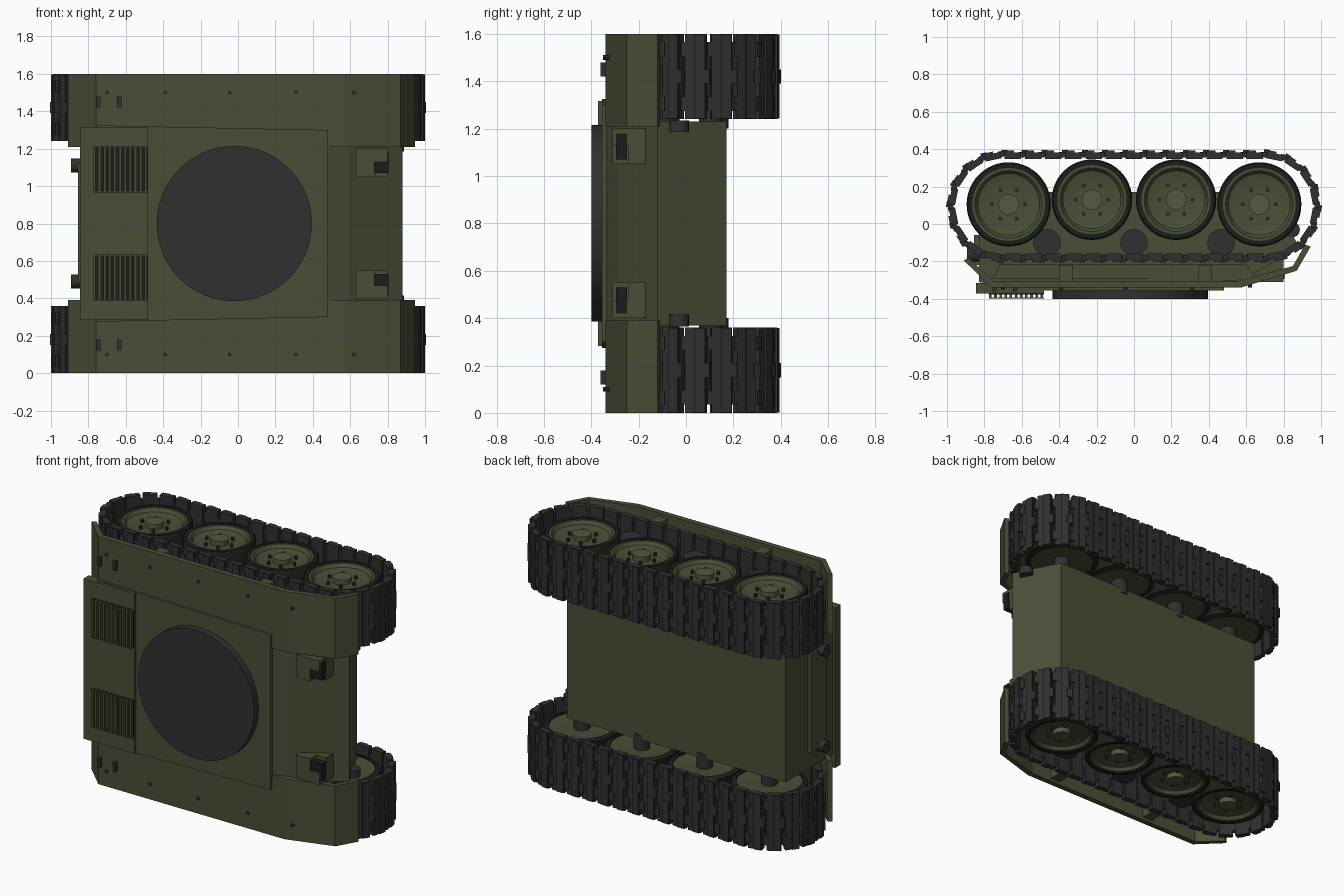
import bpy, bmesh, math
from mathutils import Matrix, Vector

if "Cube" in bpy.data.objects:
    bpy.data.objects.remove(bpy.data.objects["Cube"])


def mat(name, c):
    m = bpy.data.materials.new(name)
    m.diffuse_color = (*c, 1)
    m.use_nodes = True
    m.node_tree.nodes["Principled BSDF"].inputs["Base Color"].default_value = m.diffuse_color
    return m


GREEN = mat("olive", (0.065, 0.078, 0.038))
LIGHT = mat("olive_light", (0.085, 0.10, 0.052))
DARK = mat("dark_metal", (0.028, 0.030, 0.028))
RUBBER = mat("rubber", (0.012, 0.012, 0.011))
MID = 0.8  # centre plane of the vehicle, which lies on its side


def finish(name, bm, m, smooth=False):
    bmesh.ops.recalc_face_normals(bm, faces=bm.faces)
    me = bpy.data.meshes.new(name)
    bm.to_mesh(me)
    bm.free()
    me.materials.append(m)
    ob = bpy.data.objects.new(name, me)
    bpy.context.collection.objects.link(ob)
    if smooth:
        bpy.ops.object.select_all(action='DESELECT')
        ob.select_set(True)
        bpy.context.view_layer.objects.active = ob
        bpy.ops.object.shade_smooth_by_angle(angle=math.radians(35))
    return ob


def add_box(bm, lo, hi, M=Matrix()):
    lo, hi = Vector(lo), Vector(hi)
    bmesh.ops.create_cube(bm, size=1, matrix=M @ Matrix.Translation((lo + hi) / 2)
                          @ Matrix.Diagonal((*(hi - lo), 1)))


def add_cyl(bm, c, r, depth, axis='Z', seg=32, r2=None):
    R = {'Z': Matrix(), 'X': Matrix.Rotation(math.pi / 2, 4, 'Y'),
         'Y': Matrix.Rotation(math.pi / 2, 4, 'X')}[axis]
    bmesh.ops.create_cone(bm, cap_ends=True, segments=seg, radius1=r,
                          radius2=r if r2 is None else r2, depth=depth,
                          matrix=Matrix.Translation(c) @ R)


def add_prism(bm, pts, a, b, axis='Z'):
    """Extrude an outline: xy along z, or xz along y."""
    place = (lambda p, t: (p[0], p[1], t)) if axis == 'Z' else (lambda p, t: (p[0], t, p[1]))
    A = [bm.verts.new(place(p, a)) for p in pts]
    B = [bm.verts.new(place(p, b)) for p in pts]
    bm.faces.new(A)
    bm.faces.new(B[::-1])
    for i in range(len(pts)):
        j = (i + 1) % len(pts)
        bm.faces.new((A[i], B[i], B[j], A[j]))


def add_lathe(bm, x, y, prof, s, seg=48):
    """Spin (radius, distance from mid plane) around a z axis, closed profile."""
    rings = [[bm.verts.new((x + r * math.cos(2 * math.pi * k / seg),
                            y + r * math.sin(2 * math.pi * k / seg), MID + s * h))
              for k in range(seg)] for r, h in prof]
    for i, P in enumerate(rings):
        Q = rings[(i + 1) % len(rings)]
        for k in range(seg):
            n = (k + 1) % seg
            bm.faces.new((P[k], P[n], Q[n], Q[k]))


def z_box(bm, x0, x1, y0, y1, h0, h1, s):
    a, b = sorted((MID + s * h0, MID + s * h1))
    add_box(bm, (x0, y0, a), (x1, y1, b))


# Hull tub with sloped nose
bm = bmesh.new()
add_prism(bm, [(-0.83, -0.31), (-0.83, 0.17), (0.73, 0.17), (0.88, -0.12),
               (0.60, -0.29), (0.48, -0.335), (-0.7, -0.335)], 0.37, 1.23)
finish("hull", bm, GREEN)

# Tapered upper deck and raised engine deck
bm = bmesh.new()
add_prism(bm, [(-0.76, 0.275), (0.48, 0.30), (0.48, 1.30), (-0.76, 1.325)], -0.355, -0.29, 'Y')
finish("upper_deck", bm, GREEN)
bm = bmesh.new()
add_box(bm, (-0.845, -0.372, 0.283), (-0.48, -0.315, 1.317))
finish("engine_deck", bm, GREEN)

# Turret ring
bm = bmesh.new()
add_cyl(bm, (-0.02, -0.375, MID), 0.415, 0.05, 'Y', 64)
finish("turret_ring", bm, DARK, True)

# Rear plate
bm = bmesh.new()
add_box(bm, (-0.855, -0.22, 0.48), (-0.82, -0.06, 1.12))
finish("rear_plate", bm, GREEN)

# Track path: stadium of half length L and radius R about (0, CY)
L, R, CY, N = 0.70, 0.275, 0.095, 42
TOTAL = 4 * L + 2 * math.pi * R


def track_frame(d):
    d %= TOTAL
    arc = math.pi * R
    if d < 2 * L:
        x, y, a = L - d, CY + R, math.pi / 2
    elif d < 2 * L + arc:
        a = math.pi / 2 + (d - 2 * L) / R
        x, y = -L + R * math.cos(a), CY + R * math.sin(a)
    elif d < 4 * L + arc:
        x, y, a = -L + (d - 2 * L - arc), CY - R, -math.pi / 2
    else:
        a = -math.pi / 2 + (d - 4 * L - arc) / R
        x, y = L + R * math.cos(a), CY + R * math.sin(a)
    return Matrix.Translation((x, y, 0)) @ Matrix.Rotation(a, 4, 'Z')  # local x outward


WHEELS = [(-0.67, 0.105, 0.225), (-0.225, 0.13, 0.215), (0.225, 0.13, 0.215), (0.67, 0.105, 0.225)]

for s, side in ((1, "left"), (-1, "right")):
    zc = MID + s * 0.62

    # Track links with cleats, end connectors and centre pads
    bm = bmesh.new()
    for i in range(N):
        M = track_frame((i + 0.5) * TOTAL / N) @ Matrix.Translation((0, 0, zc))
        add_box(bm, (-0.022, -0.044, -0.18), (0.012, 0.044, 0.18), M)
        add_box(bm, (0.005, -0.005, -0.178), (0.022, 0.040, 0.178), M)
        add_box(bm, (-0.010, 0.030, -0.03), (0.025, 0.062, 0.03), M)
        for e in (-0.115, 0.115):
            add_box(bm, (-0.015, -0.062, e - 0.03), (0.016, -0.03, e + 0.03), M)
    finish("track_" + side, bm, DARK)

    # Road wheels: rubber tyre, dished disc, hub, bolts
    tyre, disc, hub, axle = (bmesh.new() for _ in range(4))
    for x, y, r in WHEELS:
        add_lathe(tyre, x, y, [(r - 0.03, 0.48), (r, 0.49), (r, 0.75), (r - 0.007, 0.76),
                               (r - 0.03, 0.76)], s)
        add_lathe(disc, x, y, [(0.02, 0.50), (r - 0.03, 0.49), (r - 0.03, 0.755),
                               (r - 0.045, 0.755), (r - 0.06, 0.735), (0.10, 0.72),
                               (0.02, 0.725)], s)
        add_cyl(hub, (x, y, MID + s * 0.735), 0.055, 0.04, seg=24)
        for k in range(6):
            a = k * math.pi / 3
            add_cyl(axle, (x + 0.088 * math.cos(a), y + 0.088 * math.sin(a), MID + s * 0.73),
                    0.010, 0.022, seg=8)
        add_cyl(axle, (x, y, MID + s * 0.46), 0.05, 0.12, seg=16)
    finish("wheel_tyres_" + side, tyre, RUBBER, True)
    finish("wheel_discs_" + side, disc, GREEN, True)
    finish("wheel_hubs_" + side, hub, LIGHT, True)
    finish("wheel_bolts_axles_" + side, axle, DARK, True)

    # Return rollers
    bm = bmesh.new()
    for x in (-0.465, 0, 0.465):
        add_cyl(bm, (x, -0.10, MID + s * 0.56), 0.073, 0.30, seg=24)
    finish("return_rollers_" + side, bm, DARK, True)

    # Fender: bent sheet with brackets below
    bm = bmesh.new()
    outer = [(-0.91, -0.195), (-0.76, -0.34), (0.57, -0.34), (0.87, -0.25), (0.945, -0.12)]
    inner = [(0.915, -0.11), (0.85, -0.225), (0.56, -0.305), (-0.75, -0.305), (-0.885, -0.18)]
    a, b = sorted((MID + s * 0.41, MID + s * 0.80))
    add_prism(bm, outer + inner, a, b)
    for x in (-0.365, 0.38):
        z_box(bm, x - 0.035, x + 0.035, -0.31, -0.22, 0.42, 0.78, s)
    finish("fender_" + side, bm, GREEN)

    # Hull side shelf under the fender
    bm = bmesh.new()
    add_prism(bm, [(-0.76, -0.31), (-0.72, -0.215), (0.60, -0.215), (0.66, -0.30)],
              MID + s * 0.42, MID + s * 0.50)
    finish("side_shelf_" + side, bm, GREEN)

    # Fender bolts and clamps
    bm = bmesh.new()
    for x in (-0.70, -0.39, -0.045, 0.31, 0.62):
        add_cyl(bm, (x, -0.335 if x < 0.6 else -0.325, MID + s * 0.70), 0.010, 0.03, 'Y', 8)
    for x in (-0.745, -0.635):
        z_box(bm, x - 0.011, x + 0.011, -0.36, -0.335, 0.62, 0.68, s)
    finish("fender_fittings_" + side, bm, DARK)

    # Engine grille: dark bed, slats and rails
    bm = bmesh.new()
    z_box(bm, -0.775, -0.482, -0.377, -0.368, 0.17, 0.41, s)
    finish("grille_bed_" + side, bm, RUBBER)
    bm = bmesh.new()
    for k in range(11):
        x = -0.768 + k * 0.0275
        z_box(bm, x - 0.007, x + 0.007, -0.395, -0.375, 0.17, 0.41, s)
    for h in (0.17, 0.41):
        z_box(bm, -0.775, -0.482, -0.398, -0.392, h - 0.004, h + 0.004, s)
    finish("grille_slats_" + side, bm, GREEN)

    # Headlight housing with dark lens
    bm = bmesh.new()
    z_box(bm, 0.63, 0.73, -0.31, -0.21, 0.25, 0.40, s)
    z_box(bm, 0.73, 0.80, -0.245, -0.17, 0.25, 0.40, s)
    z_box(bm, 0.73, 0.80, -0.31, -0.225, 0.33, 0.40, s)
    finish("headlight_box_" + side, bm, GREEN)
    bm = bmesh.new()
    z_box(bm, 0.72, 0.805, -0.295, -0.25, 0.27, 0.38, s)
    finish("headlight_lens_" + side, bm, RUBBER)

    # Front tow mount and rear exhaust stub
    bm = bmesh.new()
    add_cyl(bm, (0.845, -0.03, MID + s * 0.41), 0.042, 0.05, seg=20)
    finish("tow_mount_" + side, bm, DARK, True)
    bm = bmesh.new()
    add_cyl(bm, (-0.855, -0.165, MID + s * 0.31), 0.038, 0.075, 'X', 20)
    finish("exhaust_" + side, bm, DARK, True)
